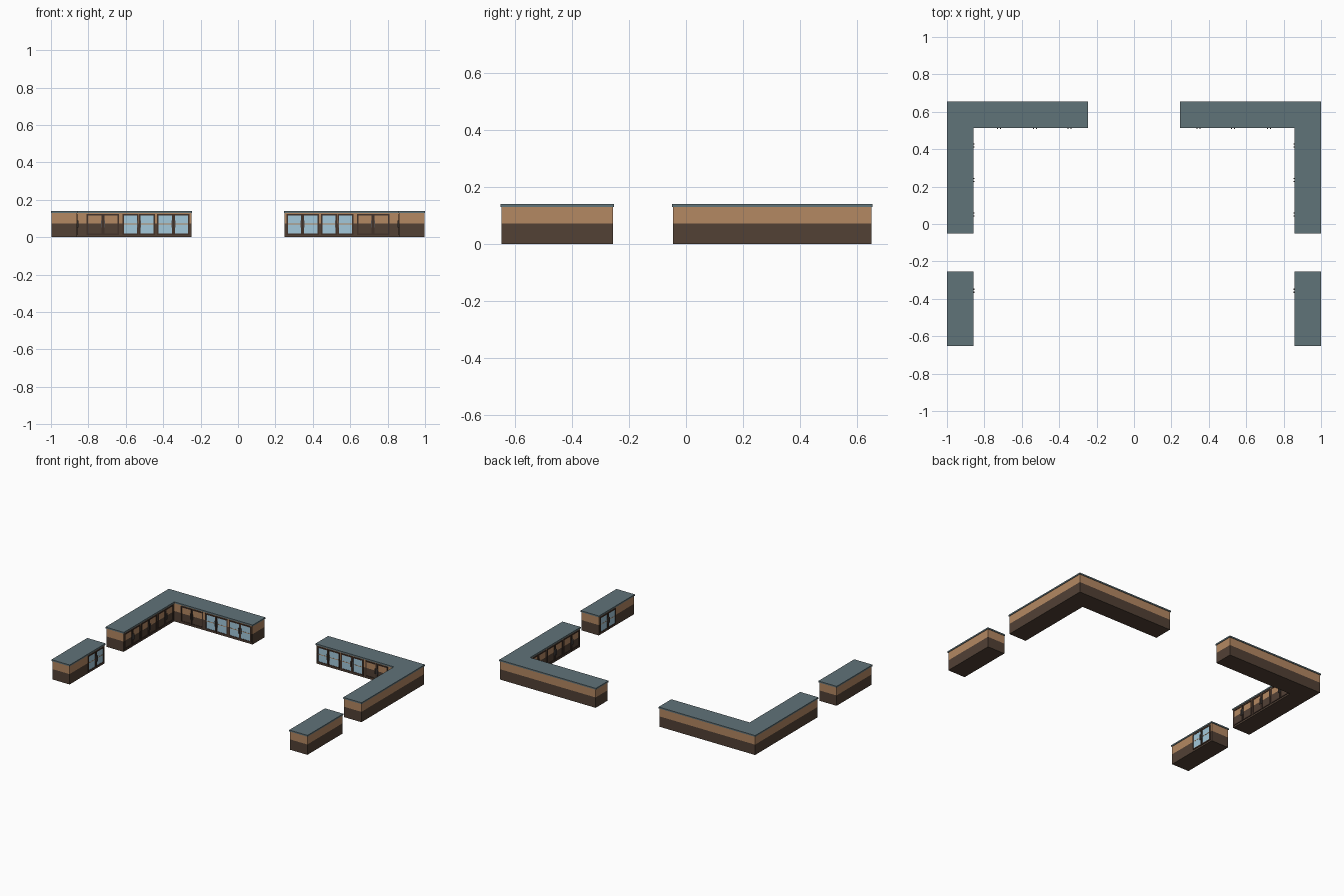
import bpy, bmesh, math
from mathutils import Matrix, Vector

if "Cube" in bpy.data.objects:
    bpy.data.objects.remove(bpy.data.objects["Cube"])


def srgb(r, g, b):
    f = lambda c: c / 12.92 if c <= 0.04045 else ((c + 0.055) / 1.055) ** 2.4
    return tuple(f(c / 255) for c in (r, g, b)) + (1,)


def mat(name, *rgb):
    m = bpy.data.materials.new(name)
    m.diffuse_color = srgb(*rgb)
    m.use_nodes = True
    m.node_tree.nodes["Principled BSDF"].inputs["Base Color"].default_value = m.diffuse_color
    return m


SLATE = mat("slate counter top", 96, 115, 121)
TAN = mat("tan wood", 180, 136, 98)
BROWN = mat("dark brown wood", 82, 65, 53)
FRAME = mat("door frame brown", 66, 50, 42)
GLASS = mat("pale blue glass", 163, 200, 219)
METAL = mat("handle grey", 82, 76, 74)

SPLIT, BODY_TOP, TOP = 0.073, 0.13, 0.14
INSET = 0.004


def finish(bm, name, mats):
    """Turn a bmesh into an object mirrored to the other side."""
    bmesh.ops.recalc_face_normals(bm, faces=bm.faces)
    me = bpy.data.meshes.new(name)
    bm.to_mesh(me)
    bm.free()
    for m in mats:
        me.materials.append(m)
    ob = bpy.data.objects.new(name, me)
    bpy.context.collection.objects.link(ob)
    mod = ob.modifiers.new("mirror", 'MIRROR')
    mod.use_axis[0] = True
    mod.use_mirror_merge = False


def inset_outline(pts, d):
    """Shrink a right-angled, counter-clockwise outline by d."""
    out = []
    n = len(pts)
    for i in range(n):
        p = Vector(pts[i])
        a = (p - Vector(pts[i - 1])).normalized()
        b = (Vector(pts[(i + 1) % n]) - p).normalized()
        out.append(p + d * (Vector((-a.y, a.x)) + Vector((-b.y, b.x))))
    return out


def prism(name, pts, levels, mats):
    """Stack an outline through the levels, one material per band."""
    bm = bmesh.new()
    rings = [[bm.verts.new((p[0], p[1], z)) for p in pts] for z in levels]
    n = len(pts)
    bm.faces.new(rings[0][::-1])
    bm.faces.new(rings[-1]).material_index = len(mats) - 1
    for k in range(len(levels) - 1):
        for i in range(n):
            j = (i + 1) % n
            f = bm.faces.new((rings[k][i], rings[k][j], rings[k + 1][j], rings[k + 1][i]))
            f.material_index = k
    finish(bm, name, mats)


# counters: two-tone body with a slightly larger slate top
corner = [(-1, -0.05), (-0.857, -0.05), (-0.857, 0.514), (-0.245, 0.514), (-0.245, 0.656), (-1, 0.656)]
island = [(-1, -0.653), (-0.857, -0.653), (-0.857, -0.253), (-1, -0.253)]
for name, pts in (("corner_counter", corner), ("end_counter", island)):
    prism(name + "_body", inset_outline(pts, INSET), (0, SPLIT, BODY_TOP), (BROWN, TAN))
    prism(name + "_top", pts, (BODY_TOP, TOP), (SLATE,))


def box(bm, M, u0, u1, z0, z1, d0, d1, mi):
    """Box in wall space: u along the wall, d outwards, z up."""
    c = ((u0 + u1) / 2, -(d0 + d1) / 2, (z0 + z1) / 2)
    T = Matrix.Translation(c) @ Matrix.Diagonal((u1 - u0, d1 - d0, z1 - z0, 1))
    for v in bmesh.ops.create_cube(bm, size=1, matrix=M @ T)["verts"]:
        for f in v.link_faces:
            f.material_index = mi


def door_pair(name, x, y, angle, glass):
    """Two framed leaves with wood or glass panels and centre handles."""
    M = Matrix.Translation((x, y, 0)) @ Matrix.Rotation(angle, 4, 'Z')
    bm = bmesh.new()
    z0, z1, t, e = 0.012, 0.124, 0.008, 0.004
    for s in (-1, 1):
        a, b = sorted((s * 0.001, s * 0.087))
        # frame stiles and rails
        box(bm, M, a, a + t, z0, z1, 0, e, 0)
        box(bm, M, b - t, b, z0, z1, 0, e, 0)
        box(bm, M, a + t, b - t, z0, z0 + t, 0, e, 0)
        box(bm, M, a + t, b - t, z1 - t, z1, 0, e, 0)
        # panels
        if glass:
            box(bm, M, a + t, b - t, z0 + t, z1 - t, 0, 0.002, 1)
            box(bm, M, a + t, b - t, 0.069, 0.073, 0.001, 0.003, 2)
        else:
            box(bm, M, a + t, b - t, z0 + t, SPLIT, 0, 0.001, 4)
            box(bm, M, a + t, b - t, SPLIT, z1 - t, 0, 0.001, 2)
        # handle
        h0, h1 = sorted((s * 0.005, s * 0.011))
        box(bm, M, h0, h1, 0.052, 0.09, e, 0.009, 3)
    finish(bm, name, (FRAME, GLASS, TAN, METAL, BROWN))


# doors on the back wing (facing front)
for i, (x, glass) in enumerate(((-0.722, False), (-0.53, True), (-0.345, True))):
    door_pair(f"back_doors_{i + 1}", x, 0.514 + INSET, 0, glass)
# doors on the inner side of the long wing and the end counter
for i, y in enumerate((0.05, 0.235, 0.42)):
    door_pair(f"side_doors_{i + 1}", -0.857 - INSET, y, math.pi / 2, False)
door_pair("end_counter_doors", -0.857 - INSET, -0.357, math.pi / 2, True)
